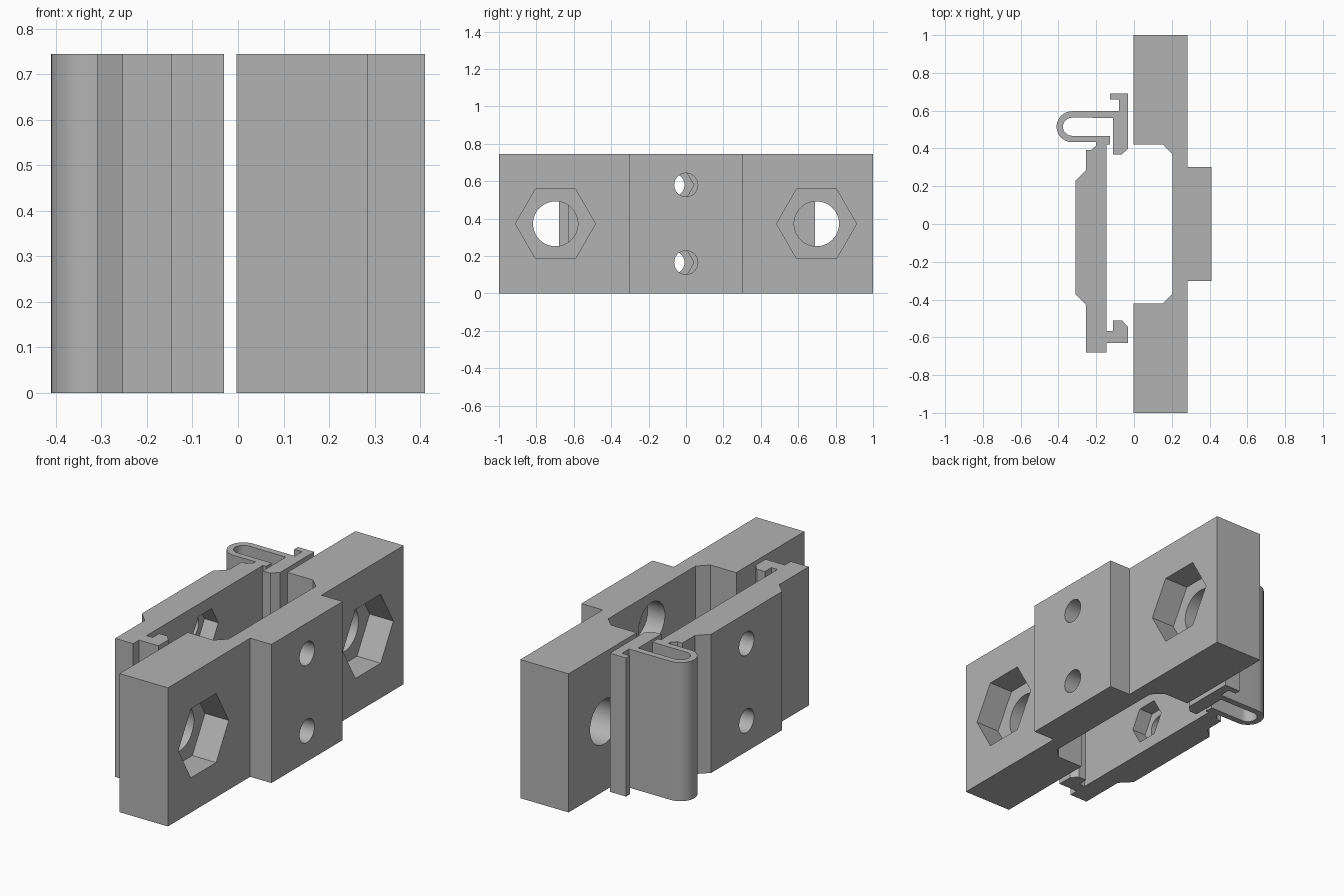
import bpy, bmesh, math
from mathutils import Vector

HEIGHT = 0.744
MID = HEIGHT / 2

cube = bpy.data.objects.get("Cube")
if cube:
    bpy.data.objects.remove(cube, do_unlink=True)

GREY = (0.45, 0.45, 0.45, 1)
grey = bpy.data.materials.new("plain grey")
grey.use_nodes = True
grey.diffuse_color = GREY
grey.node_tree.nodes["Principled BSDF"].inputs["Base Color"].default_value = GREY


def prism(name, points, direction):
    """Extrude a planar outline into a closed solid."""
    bm = bmesh.new()
    base = bm.faces.new([bm.verts.new(p) for p in points])
    ext = bmesh.ops.extrude_face_region(bm, geom=[base], use_keep_orig=True)
    moved = [g for g in ext["geom"] if isinstance(g, bmesh.types.BMVert)]
    bmesh.ops.translate(bm, verts=moved, vec=Vector(direction))
    bmesh.ops.recalc_face_normals(bm, faces=bm.faces)
    mesh = bpy.data.meshes.new(name)
    bm.to_mesh(mesh)
    bm.free()
    mesh.materials.append(grey)
    obj = bpy.data.objects.new(name, mesh)
    bpy.context.collection.objects.link(obj)
    return obj


def upright(name, outline):
    return prism(name, [(x, y, 0) for x, y in outline], (0, 0, HEIGHT))


def bore(target, x0, x1, y, z, radius, sides=48):
    """Cut a round or hexagonal hole along x."""
    ring = [(x0, y + radius * math.cos(math.tau * i / sides),
             z + radius * math.sin(math.tau * i / sides)) for i in range(sides)]
    cutter = prism("hole_cutter", ring, (x1 - x0, 0, 0))
    cutter.hide_render = True
    mod = target.modifiers.new("hole", 'BOOLEAN')
    mod.operation = 'DIFFERENCE'
    mod.solver = 'EXACT'
    mod.object = cutter
    bpy.ops.object.select_all(action='DESELECT')
    bpy.context.view_layer.objects.active = target
    target.select_set(True)
    bpy.ops.object.modifier_apply(modifier=mod.name)
    bpy.data.objects.remove(cutter, do_unlink=True)


def arc(cx, cy, radius, start, end, steps=20):
    return [(cx + radius * math.cos(math.radians(start + (end - start) * i / steps)),
             cy + radius * math.sin(math.radians(start + (end - start) * i / steps)))
            for i in range(steps + 1)]


# Mounting block: half outline mirrored front to back
half = [(-0.003, 0.422), (-0.003, 1), (0.284, 1), (0.284, 0.302), (0.41, 0.302)]
recess = [(0.203, 0.37), (0.15, 0.422)]
block = upright("mounting_block",
                half + [(x, -y) for x, y in reversed(half)]
                + [(x, -y) for x, y in reversed(recess)] + recess)

# Nut pockets and bolt holes at the block ends
for y in (-0.698, 0.698):
    bore(block, 0.143, 0.35, y, MID, 0.214, 6)
    bore(block, -0.1, 0.2, y, MID, 0.12)

# Rail clip: plate with a hook, a spring loop and a latch
LOOP = (-0.328, 0.515)
hook = [(-0.253, -0.68), (-0.146, -0.68), (-0.146, -0.63), (-0.031, -0.63),
        (-0.031, -0.545), (-0.062, -0.512), (-0.11, -0.512), (-0.11, -0.567),
        (-0.146, -0.567)]
neck = [(-0.146, 0.42), (-0.127, 0.42), (-0.127, 0.467)]
latch = [(-0.11, 0.562), (-0.11, 0.367), (-0.065, 0.367), (-0.031, 0.4),
         (-0.031, 0.69), (-0.127, 0.69), (-0.127, 0.658), (-0.08, 0.658),
         (-0.08, 0.597)]
back = [(-0.2, 0.433), (-0.2, 0.416), (-0.225, 0.393), (-0.253, 0.393),
        (-0.253, 0.285), (-0.31, 0.23), (-0.31, -0.372), (-0.253, -0.43)]
clip = upright("rail_clip",
               hook + neck + arc(*LOOP, 0.048, 270, 90) + latch
               + arc(*LOOP, 0.082, 90, 270) + back)

# Paired screw holes: counterbored in the block, nut pockets in the clip
for z in (0.165, 0.58):
    bore(block, 0.15, 0.5, 0, z, 0.063)
    bore(block, 0.1, 0.305, 0, z, 0.111)
    bore(clip, -0.4, -0.1, -0.071, z, 0.063)
    bore(clip, -0.228, -0.1, -0.071, z, 0.113, 6)

# Smooth the bores and the loop, keep machined edges sharp
for obj in (block, clip):
    bpy.ops.object.select_all(action='DESELECT')
    bpy.context.view_layer.objects.active = obj
    obj.select_set(True)
    bpy.ops.object.shade_smooth_by_angle(angle=math.radians(30))
